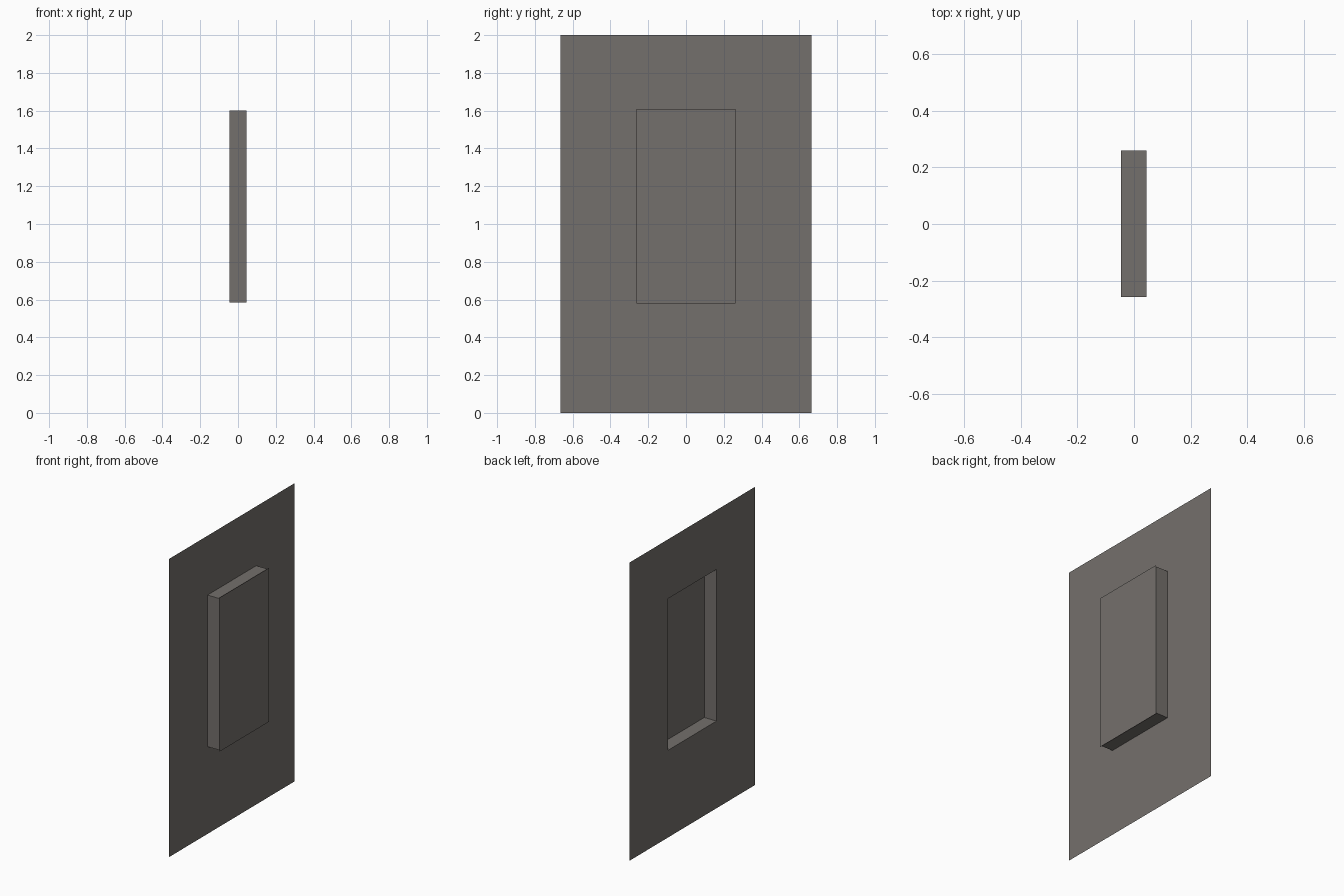
import bpy

if "Cube" in bpy.data.objects:
    bpy.data.objects.remove(bpy.data.objects["Cube"])

grey = bpy.data.materials.new("warm_grey")
grey.diffuse_color = (0.175, 0.162, 0.150, 1)
grey.use_nodes = True
grey.node_tree.nodes["Principled BSDF"].inputs["Base Color"].default_value = grey.diffuse_color

BACK, RIM, FRONT = -0.046, 0.044, 0.046     # x of sheet, recess end and panel


def rect(x, y0, y1, z0, z1):
    """Four corners, counter-clockwise seen from +x."""
    return [(x, y0, z0), (x, y1, z0), (x, y1, z1), (x, y0, z1)]


def make(name, verts, faces):
    mesh = bpy.data.meshes.new(name)
    mesh.from_pydata(verts, [], faces)
    mesh.materials.append(grey)
    obj = bpy.data.objects.new(name, mesh)
    bpy.context.collection.objects.link(obj)
    return obj


opening = (-0.257, 0.259, 0.585, 1.602)
# four quads bridging one rectangle to the next
ring = [(i, (i + 1) % 4, (i + 1) % 4 + 4, i + 4) for i in range(4)]

# Thin wall sheet with a rectangular opening
make("wall_sheet", rect(BACK, -0.664, 0.664, 0, 2) + rect(BACK, *opening), ring)

# Side walls of the recess, pushed out towards +x
make("recess_walls", rect(BACK, *opening) + rect(RIM, *opening), ring)

# Panel closing the recess, slightly larger than the opening
make("closing_panel", rect(FRONT, -0.263, 0.261, 0.578, 1.610), [(0, 1, 2, 3)])
